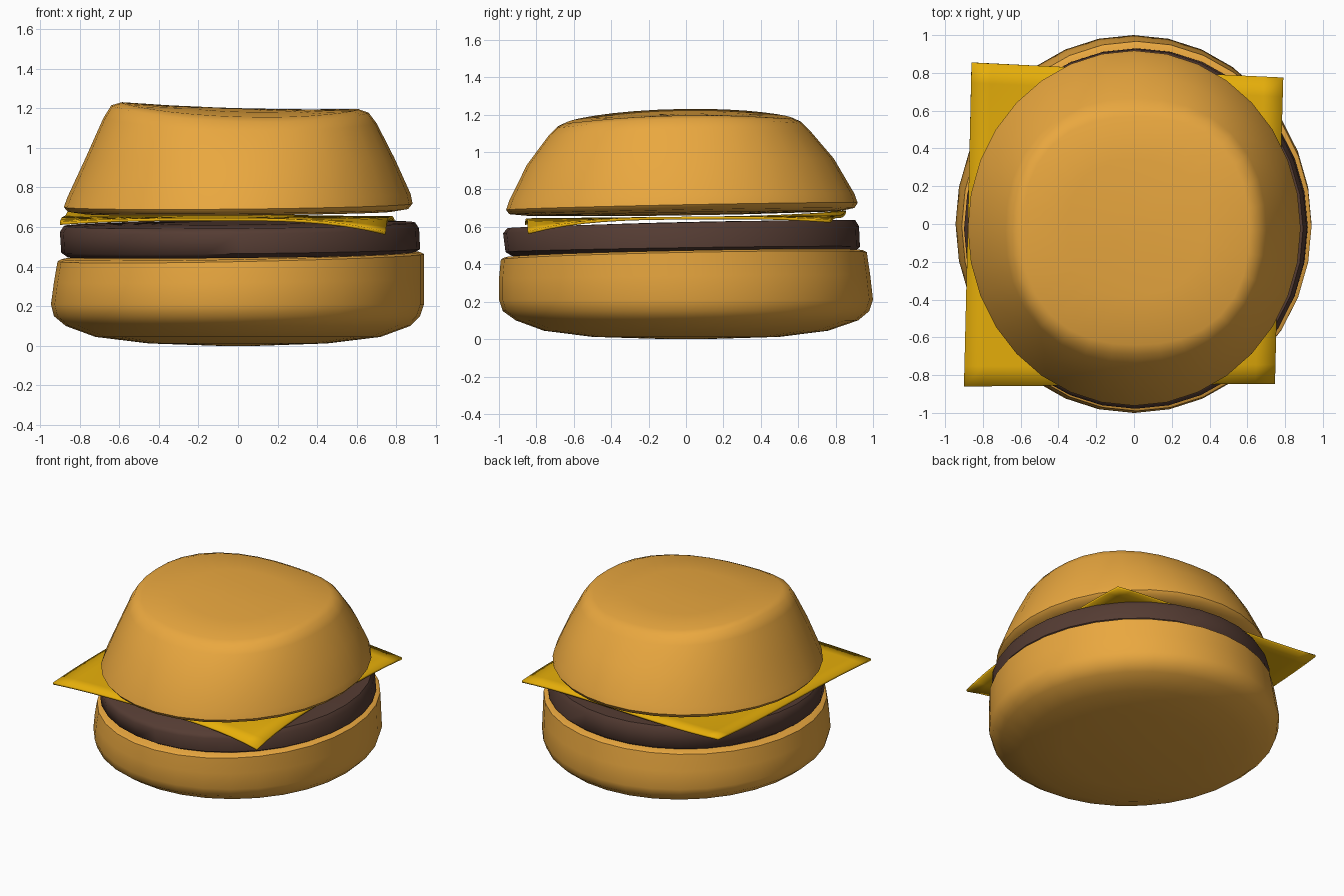
import bpy, bmesh, math

if "Cube" in bpy.data.objects:
    bpy.data.objects.remove(bpy.data.objects["Cube"])

def material(name, rgb):
    m = bpy.data.materials.new(name)
    m.diffuse_color = (*rgb, 1)
    m.use_nodes = True
    m.node_tree.nodes["Principled BSDF"].inputs["Base Color"].default_value = m.diffuse_color
    return m

def finish(name, bm, mat, angle):
    bmesh.ops.recalc_face_normals(bm, faces=bm.faces[:])
    me = bpy.data.meshes.new(name)
    bm.to_mesh(me)
    bm.free()
    ob = bpy.data.objects.new(name, me)
    bpy.context.collection.objects.link(ob)
    me.materials.append(mat)
    bpy.ops.object.select_all(action='DESELECT')
    bpy.context.view_layer.objects.active = ob
    ob.select_set(True)
    bpy.ops.object.shade_smooth_by_angle(angle=math.radians(angle))
    return ob

def stack(name, rings, mat, sides=32, angle=50):
    """Each ring: x0, x1, y0, y1, z, slope x, slope y, saddle, squareness."""
    bm = bmesh.new()
    loops = []
    for x0, x1, y0, y1, z, tx, ty, sad, p in rings:
        loop = []
        for i in range(sides):
            a = 2 * math.pi * i / sides
            c, s = math.cos(a), math.sin(a)
            k = (abs(c) ** p + abs(s) ** p) ** (-1 / p)
            x = (x0 + x1) / 2 + (x1 - x0) / 2 * k * c
            y = (y0 + y1) / 2 + (y1 - y0) / 2 * k * s
            loop.append(bm.verts.new((x, y, z + tx * x + ty * y + sad * (x * x - y * y))))
        loops.append(loop)
    for a, b in zip(loops, loops[1:]):
        for i in range(sides):
            j = (i + 1) % sides
            bm.faces.new((a[i], a[j], b[j], b[i]))
    bm.faces.new(loops[0])
    bm.faces.new(loops[-1])
    return finish(name, bm, mat, angle)

bun = material("bun", (0.82, 0.39, 0.05))
meat = material("meat", (0.09, 0.045, 0.033))
yellow = material("cheese", (0.80, 0.43, 0.003))

# Bottom bun
stack("bottom_bun", [
    (-.10, .10, -.10, .10, .0, 0, 0, 0, 2),
    (-.45, .45, -.50, .50, .012, 0, 0, 0, 2),
    (-.72, .72, -.76, .76, .045, 0, 0, 0, 2),
    (-.87, .87, -.91, .92, .10, 0, 0, 0, 2),
    (-.93, .92, -.98, .98, .15, 0, 0, 0, 2),
    (-.945, .94, -1, 1, .21, 0, 0, 0, 2),
    (-.93, .94, -1, .985, .33, .01, .01, 0, 2),
    (-.912, .94, -.99, .967, .445, .02, .02, 0, 2),
    (-.89, .92, -.97, .945, .456, .02, .02, 0, 2),
    (-.40, .42, -.45, .42, .456, .02, .02, 0, 2)], bun)

# Meat patty
stack("patty", [
    (-.40, .40, -.45, .40, .45, .01, .012, 0, 2),
    (-.86, .88, -.93, .90, .455, .01, .012, 0, 2),
    (-.893, .92, -.965, .93, .48, .01, .015, 0, 2),
    (-.90, .915, -.978, .925, .585, .01, .02, 0, 2),
    (-.88, .895, -.955, .905, .615, .01, .023, 0, 2),
    (-.40, .40, -.45, .40, .622, .01, .023, 0, 2)], meat)

# Cheese slice: square sheet with drooping corners
corners = {(-1, -1): (-.90, -.86, -.02), (1, -1): (.745, -.845, -.07),
           (-1, 1): (-.86, .855, .025), (1, 1): (.79, .775, -.025)}
n = 16
bm = bmesh.new()
grid = []
for j in range(n + 1):
    for i in range(n + 1):
        u, v = 2 * i / n - 1, 2 * j / n - 1
        x = y = dz = 0
        for (su, sv), (cx, cy, cz) in corners.items():
            w = (1 + su * u) * (1 + sv * v) / 4
            x, y = x + w * cx, y + w * cy
            if su * u > 0 and sv * v > 0:
                dz = cz * abs(u * v) ** 3
        grid.append(bm.verts.new((x, y, .647 + dz + .01 * y)))
for j in range(n):
    for i in range(n):
        k = j * (n + 1) + i
        bm.faces.new((grid[k], grid[k + 1], grid[k + n + 2], grid[k + n + 1]))
cheese = finish("cheese", bm, yellow, 40)
mod = cheese.modifiers.new("thickness", 'SOLIDIFY')
mod.thickness = .015
mod.offset = 0

# Top bun with a slightly saddle-shaped flat crown
stack("top_bun", [
    (-.40, .40, -.45, .40, .665, .008, .015, 0, 2),
    (-.78, .78, -.85, .82, .672, .008, .015, 0, 2),
    (-.86, .86, -.945, .90, .685, .008, .018, 0, 2),
    (-.88, .882, -.962, .918, .71, .01, .02, 0, 2),
    (-.862, .872, -.945, .90, .76, .01, .02, 0, 2),
    (-.77, .79, -.85, .79, .95, 0, .02, 0, 2.1),
    (-.68, .70, -.735, .665, 1.12, -.02, .015, .04, 2.25),
    (-.64, .66, -.69, .62, 1.172, -.03, .015, .06, 2.35),
    (-.59, .61, -.64, .57, 1.192, -.03, .015, .06, 2.35),
    (-.35, .37, -.38, .34, 1.197, -.03, .015, .06, 2.3),
    (-.10, .10, -.10, .10, 1.20, -.03, .015, .06, 2)], bun)
